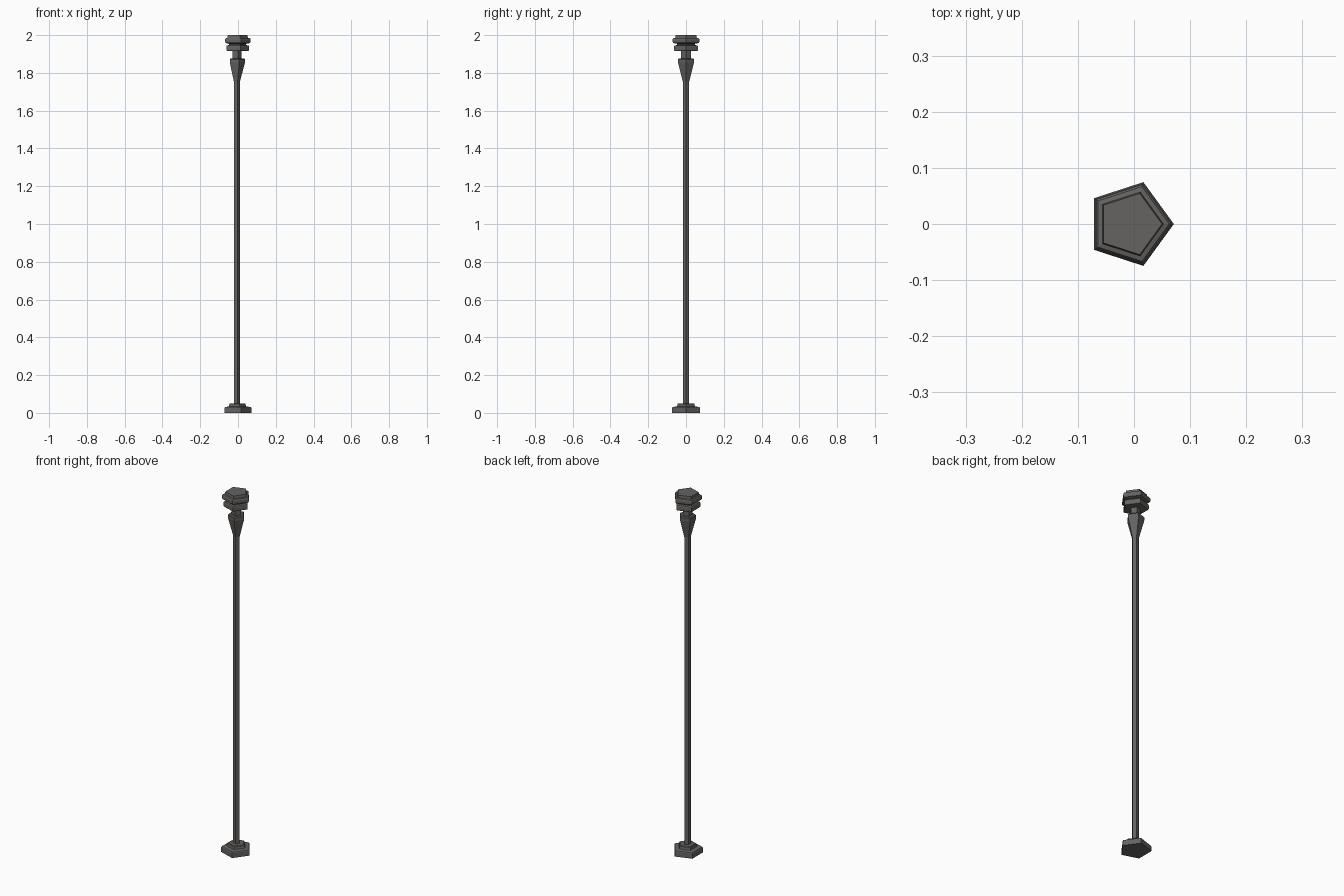
import bpy, bmesh, math

if "Cube" in bpy.data.objects:
    bpy.data.objects.remove(bpy.data.objects["Cube"])

SIDES = 5
CX = -0.0075  # axis offset so the pentagon's bounds are centred

mat = bpy.data.materials.new("dark grey metal")
mat.diffuse_color = (0.13, 0.125, 0.12, 1)
mat.use_nodes = True
mat.node_tree.nodes["Principled BSDF"].inputs["Base Color"].default_value = mat.diffuse_color


def lathe(name, profile):
    """Five-sided turned part from (radius, height) pairs, capped at both ends."""
    bm = bmesh.new()
    rings = []
    for r, z in profile:
        rings.append([bm.verts.new((CX + r * math.cos(2 * math.pi * i / SIDES),
                                    r * math.sin(2 * math.pi * i / SIDES), z))
                      for i in range(SIDES)])
    for a, b in zip(rings, rings[1:]):
        for i in range(SIDES):
            j = (i + 1) % SIDES
            bm.faces.new((a[i], a[j], b[j], b[i]))
    bm.faces.new(rings[0][::-1])
    bm.faces.new(rings[-1])
    me = bpy.data.meshes.new(name)
    bm.to_mesh(me)
    bm.free()
    me.materials.append(mat)
    ob = bpy.data.objects.new(name, me)
    bpy.context.collection.objects.link(ob)
    return ob


# Stepped foot
lathe("foot", [(0.0785, 0), (0.0785, 0.027), (0.0755, 0.031), (0.05, 0.034),
               (0.047, 0.048), (0.043, 0.051), (0.018, 0.051)])
# Long shaft flaring into the collar
lathe("shaft", [(0.018, 0.05), (0.018, 1.755), (0.0445, 1.855),
                (0.0445, 1.872), (0.04, 1.877), (0.0265, 1.877)])
# Narrow neck
lathe("neck", [(0.0265, 1.876), (0.0265, 1.917)])
# Two stacked discs and a cap
lathe("finial", [(0.0265, 1.915), (0.064, 1.917), (0.067, 1.922), (0.067, 1.94),
                 (0.064, 1.945), (0.05, 1.947), (0.05, 1.954), (0.07, 1.958),
                 (0.0745, 1.964), (0.0745, 1.978), (0.07, 1.984), (0.06, 1.986),
                 (0.0575, 2.0)])
